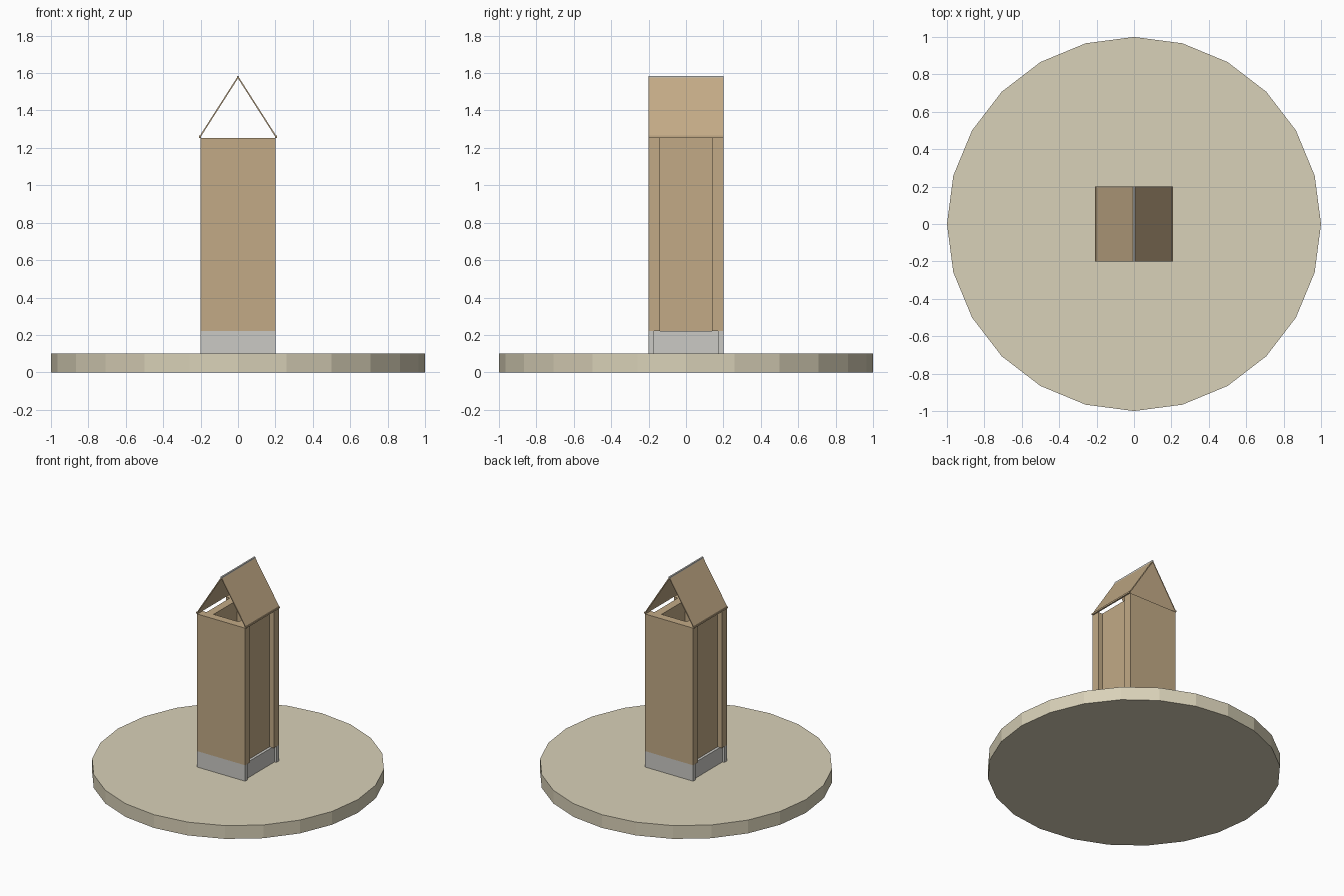
import bpy
import math

cube = bpy.data.objects.get("Cube")
if cube:
    bpy.data.objects.remove(cube, do_unlink=True)


def linear(c):
    c /= 255
    return c / 12.92 if c <= 0.04045 else ((c + 0.055) / 1.055) ** 2.4


def material(name, *rgb):
    color = [linear(c) for c in rgb] + [1]
    m = bpy.data.materials.new(name)
    m.use_nodes = True
    m.diffuse_color = color
    m.node_tree.nodes["Principled BSDF"].inputs["Base Color"].default_value = color
    return m


sand = material("pale_sand", 217, 209, 184)
wood = material("tan_wood", 194, 170, 134)
stone = material("grey_stone", 203, 202, 197)


def box(name, center, size, mat, tilt=0):
    """Box with full sizes, optionally tilted about the y axis."""
    bpy.ops.mesh.primitive_cube_add(size=1, location=center, rotation=(0, tilt, 0))
    ob = bpy.context.object
    ob.name = name
    ob.scale = size
    ob.data.materials.append(mat)
    return ob


# Round ground slab
bpy.ops.mesh.primitive_cylinder_add(vertices=24, radius=1, depth=0.1, location=(0, 0, 0.05))
base = bpy.context.object
base.name = "round_base"
base.data.materials.append(sand)


# Four walls around a hollow shaft, the side walls set in from the corners
def wall_ring(name, bottom, top, thick, inset, mat):
    z, h = (bottom + top) / 2, top - bottom
    for s, end, side in ((-1, "front", "right"), (1, "back", "left")):
        box(f"{end}_{name}", (0, s * (0.2 - thick / 2), z), (0.4, thick, h), mat)
        box(f"{side}_{name}", (-s * (0.2 - inset - thick / 2), 0, z),
            (thick, 0.4 - 2 * thick, h), mat)


wall_ring("stone_footing", 0.1, 0.22, 0.03, 0.015, stone)
wall_ring("wooden_wall", 0.22, 1.253, 0.06, 0.035, wood)

# Open gable roof of two thin panels with eave trims
half, eave, ridge = 0.203, 1.26, 1.578
slope = math.atan2(ridge - eave, half)
length = math.hypot(ridge - eave, half)
for s, side in ((-1, "right"), (1, "left")):
    box(f"{side}_roof_panel", (s * half / 2, 0, (eave + ridge) / 2),
        (length, 0.4, 0.007), wood, s * slope)
    box(f"{side}_eave_trim", (s * half, 0, eave), (0.012, 0.4, 0.012), wood)

# Ridge cap
box("ridge_cap", (0, 0, 1.579), (0.012, 0.4, 0.012), stone)
